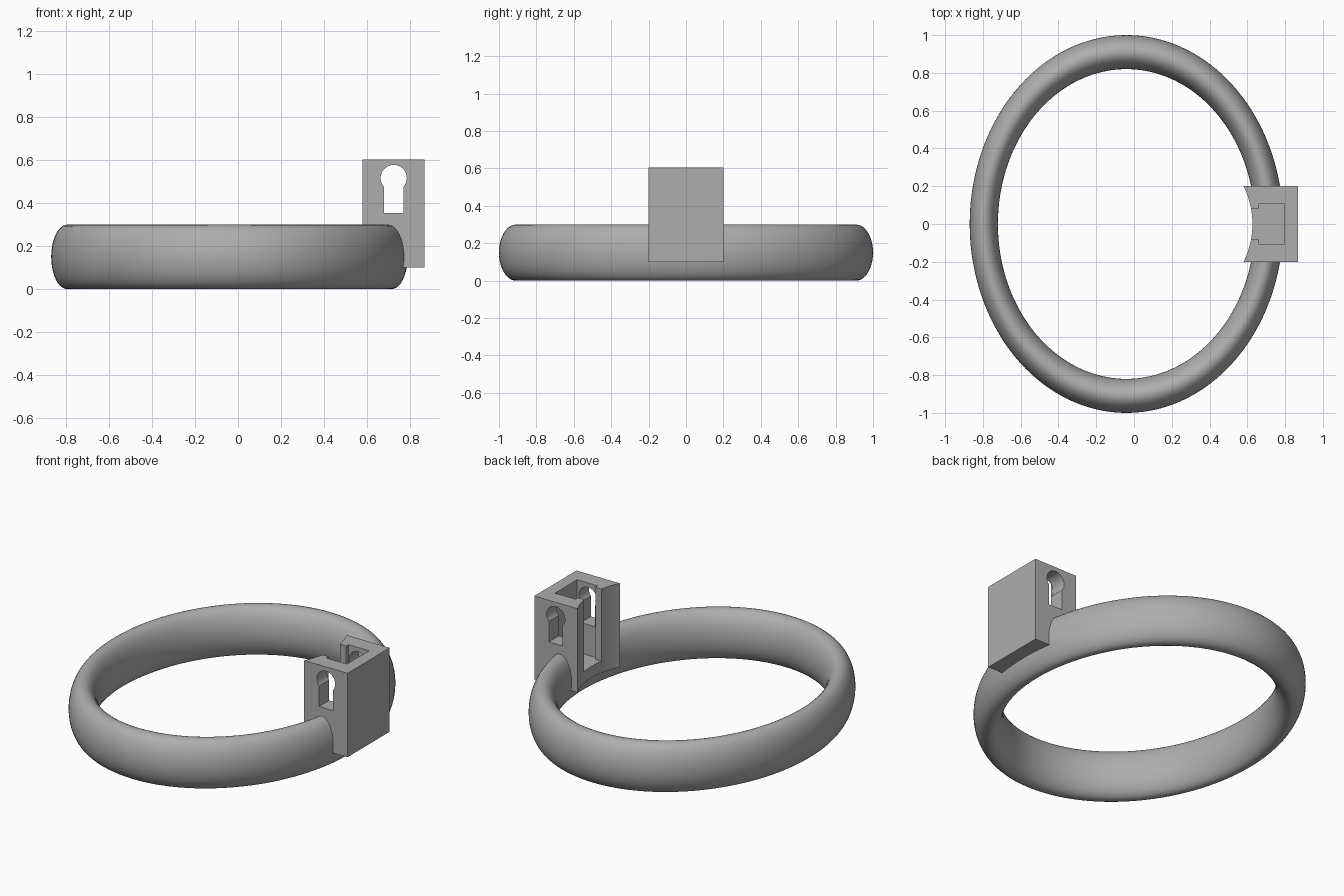
import bpy, bmesh, math

default = bpy.data.objects.get("Cube")
if default:
    bpy.data.objects.remove(default, do_unlink=True)

grey = bpy.data.materials.new("plain grey")
grey.use_nodes = True
colour = (0.42, 0.42, 0.42, 1)
grey.diffuse_color = colour
grey.node_tree.nodes["Principled BSDF"].inputs["Base Color"].default_value = colour


def prism(name, outline, direction):
    """Extrude a closed outline along a direction."""
    bm = bmesh.new()
    face = bm.faces.new([bm.verts.new(p) for p in outline])
    ext = bmesh.ops.extrude_face_region(bm, geom=[face])
    moved = [v for v in ext["geom"] if isinstance(v, bmesh.types.BMVert)]
    bmesh.ops.translate(bm, verts=moved, vec=direction)
    bmesh.ops.recalc_face_normals(bm, faces=bm.faces)
    mesh = bpy.data.meshes.new(name)
    bm.to_mesh(mesh)
    bm.free()
    mesh.materials.append(grey)
    obj = bpy.data.objects.new(name, mesh)
    bpy.context.collection.objects.link(obj)
    return obj


def activate(obj):
    bpy.ops.object.select_all(action="DESELECT")
    obj.select_set(True)
    bpy.context.view_layer.objects.active = obj


def cut(obj, cutter):
    """Subtract the cutter, then throw it away."""
    mod = obj.modifiers.new("cut", "BOOLEAN")
    mod.operation, mod.solver, mod.object = "DIFFERENCE", "EXACT", cutter
    activate(obj)
    bpy.ops.object.modifier_apply(modifier=mod.name)
    bpy.data.objects.remove(cutter, do_unlink=True)


def socket_cutter(margin):
    """T-shaped pocket: wide cavity with a narrower slot to the inside."""
    m = margin
    half = [(0.5, 0.083 + m), (0.66 - m, 0.083 + m), (0.66 - m, 0.105 + m), (0.797 + m, 0.105 + m)]
    plan = half + [(x, -y) for x, y in reversed(half)]
    return prism("socket_cutter", [(x, y, 0.17 - m) for x, y in plan], (0, 0, 0.6))


# Oval ring with an elliptical section
bpy.ops.mesh.primitive_torus_add(major_segments=144, minor_segments=40,
                                 major_radius=0.91, minor_radius=0.09,
                                 location=(-0.04, 0, 0.15))
ring = bpy.context.object
ring.name = "oval_ring"
ring.scale = (0.83, 1, 0.15 / 0.09)
bpy.ops.object.transform_apply(location=True, rotation=False, scale=True)
ring.data.materials.append(grey)
cut(ring, socket_cutter(0.01))

# Bracket block with a hollowed inner face
radius, middle = 0.45, 0.627
span = math.asin(0.2 / radius)
plan = [(0.868, -0.2), (0.868, 0.2)]
for i in range(25):
    a = span * (1 - i / 12)
    plan.append((middle - radius + radius * math.cos(a), radius * math.sin(a)))
bracket = prism("bracket", [(x, y, 0.1) for x, y in plan], (0, 0, 0.504))
cut(bracket, socket_cutter(0))

# Keyhole through both side walls
cx, cz, r, half_width = 0.725, 0.517, 0.061, 0.046
start = -math.acos(half_width / r)
sweep = math.pi - 2 * start
key = [(cx - half_width, 0.354), (cx + half_width, 0.354)]
for i in range(33):
    a = start + sweep * i / 32
    key.append((cx + r * math.cos(a), cz + r * math.sin(a)))
cut(bracket, prism("keyhole_cutter", [(x, -0.4, z) for x, z in key], (0, 0.8, 0)))

for obj in (ring, bracket):
    activate(obj)
    bpy.ops.object.shade_smooth_by_angle(angle=math.radians(30))
